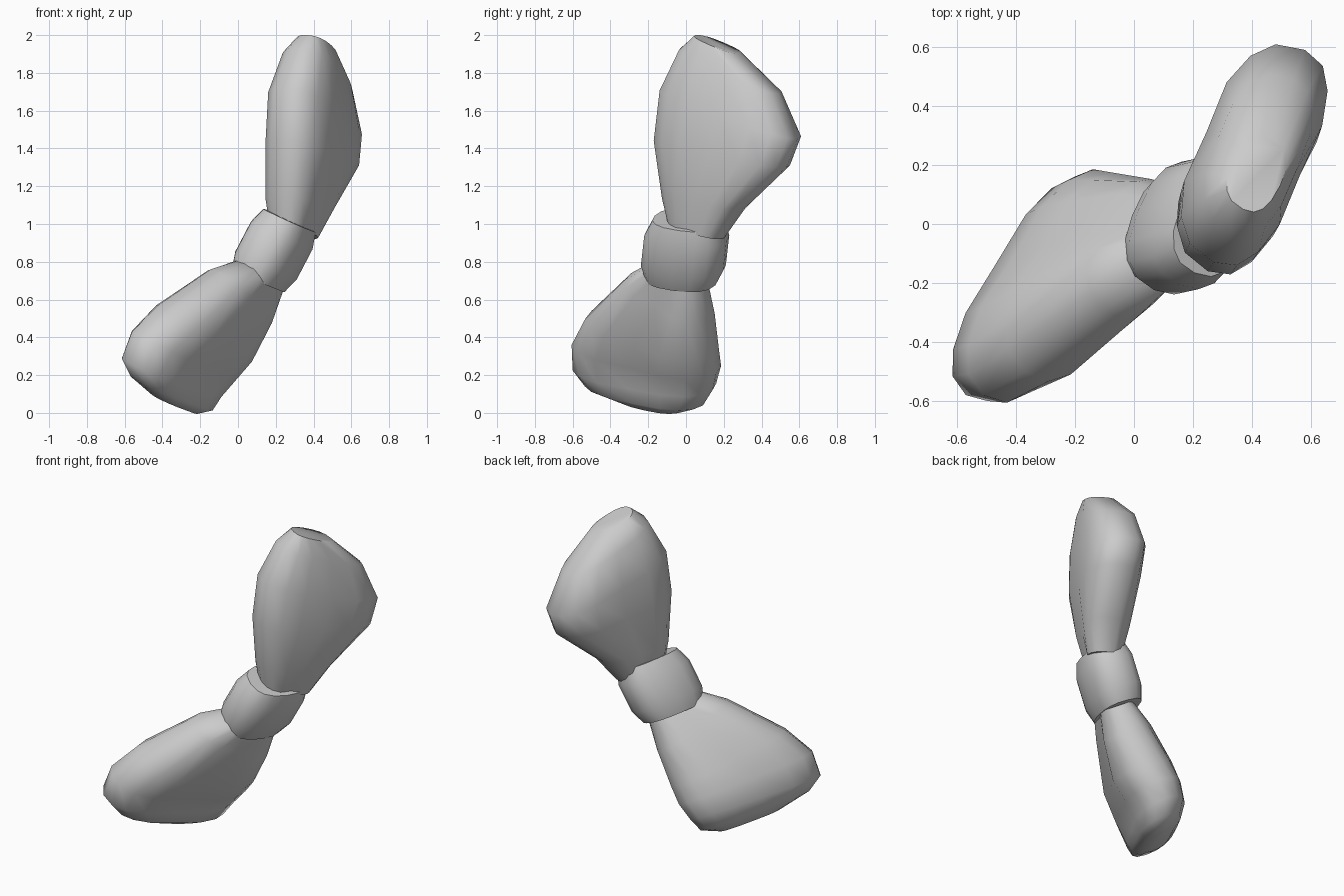
import bpy, bmesh, math
from mathutils import Vector

cube = bpy.data.objects.get("Cube")
if cube:
    bpy.data.objects.remove(cube)

grey = bpy.data.materials.new("soft_grey")
grey.use_nodes = True
grey.diffuse_color = (0.6, 0.6, 0.6, 1)
grey.node_tree.nodes["Principled BSDF"].inputs["Base Color"].default_value = (0.6, 0.6, 0.6, 1)

SIDES = 16


def loft(name, stations, fold=0.0, bulge=0.0):
    """Skin rounded sections, each given by its two edge points and half thickness."""
    bm = bmesh.new()
    mids = [(Vector(a) + Vector(b)) / 2 for a, b, t in stations]
    axis = (mids[-1] - mids[0]).normalized()
    last = len(stations) - 1
    rings = []
    for i, (a, b, thick) in enumerate(stations):
        half = (Vector(b) - Vector(a)) / 2
        normal = half.cross(axis).normalized()
        ring = []
        for k in range(SIDES):
            ang = 2 * math.pi * k / SIDES
            c, s = math.cos(ang), math.sin(ang)
            u = math.copysign(abs(c) ** 0.8, c)
            # one side is fuller than the other
            v = math.copysign(abs(s) ** 0.8, s) * (1 - math.copysign(bulge, s))
            # gathered folds fade out towards the open end
            dent = 1 - fold * (1 - i / last) * (k % 4 == 0) * abs(s)
            ring.append(bm.verts.new(mids[i] + half * u + normal * thick * v * dent))
        rings.append(ring)
    for lower, upper in zip(rings, rings[1:]):
        for k in range(SIDES):
            n = (k + 1) % SIDES
            bm.faces.new((lower[k], lower[n], upper[n], upper[k]))
    bm.faces.new(rings[0])
    bm.faces.new(rings[-1])
    bmesh.ops.recalc_face_normals(bm, faces=bm.faces)
    mesh = bpy.data.meshes.new(name)
    bm.to_mesh(mesh)
    bm.free()
    obj = bpy.data.objects.new(name, mesh)
    bpy.context.collection.objects.link(obj)
    mesh.materials.append(grey)
    bpy.ops.object.select_all(action="DESELECT")
    obj.select_set(True)
    bpy.context.view_layer.objects.active = obj
    bpy.ops.object.shade_smooth_by_angle(angle=math.radians(60))
    return obj


# Upper bow loop
loft("upper_loop", [
    ((0.23, -0.08, 1.00), (0.38, 0.18, 0.92), 0.11),
    ((0.23, -0.11, 1.14), (0.45, 0.29, 1.08), 0.15),
    ((0.25, -0.16, 1.45), (0.57, 0.53, 1.30), 0.185),
    ((0.27, -0.13, 1.72), (0.58, 0.59, 1.45), 0.19),
    ((0.33, -0.03, 1.93), (0.54, 0.49, 1.69), 0.15),
    ((0.37, 0.05, 2.00), (0.48, 0.28, 1.90), 0.09),
], fold=0.2, bulge=0.13)

# Lower bow loop
loft("lower_loop", [
    ((0.07, -0.18, 0.80), (0.19, 0.10, 0.66), 0.11),
    ((-0.10, -0.29, 0.74), (0.12, 0.12, 0.49), 0.16),
    ((-0.37, -0.50, 0.54), (0.01, 0.14, 0.30), 0.20),
    ((-0.51, -0.58, 0.40), (-0.06, 0.16, 0.21), 0.19),
    ((-0.57, -0.58, 0.26), (-0.13, 0.14, 0.12), 0.17),
    ((-0.53, -0.52, 0.17), (-0.17, 0.09, 0.04), 0.14),
    ((-0.43, -0.34, 0.08), (-0.24, -0.02, 0.01), 0.08),
], fold=0.2)

# Knot wrapped around the gathered middle
centre = Vector((0.19, -0.005, 0.86))
along = Vector((0.46, 0.1, 0.88)).normalized()
across = Vector((0.08, 0.21, -0.03))
loft("knot", [(centre + along * d - across * r, centre + along * d + across * r, 0.16 * r)
              for d, r in ((-0.18, 0.85), (-0.09, 1.0), (0.09, 1.0), (0.18, 0.85))])
